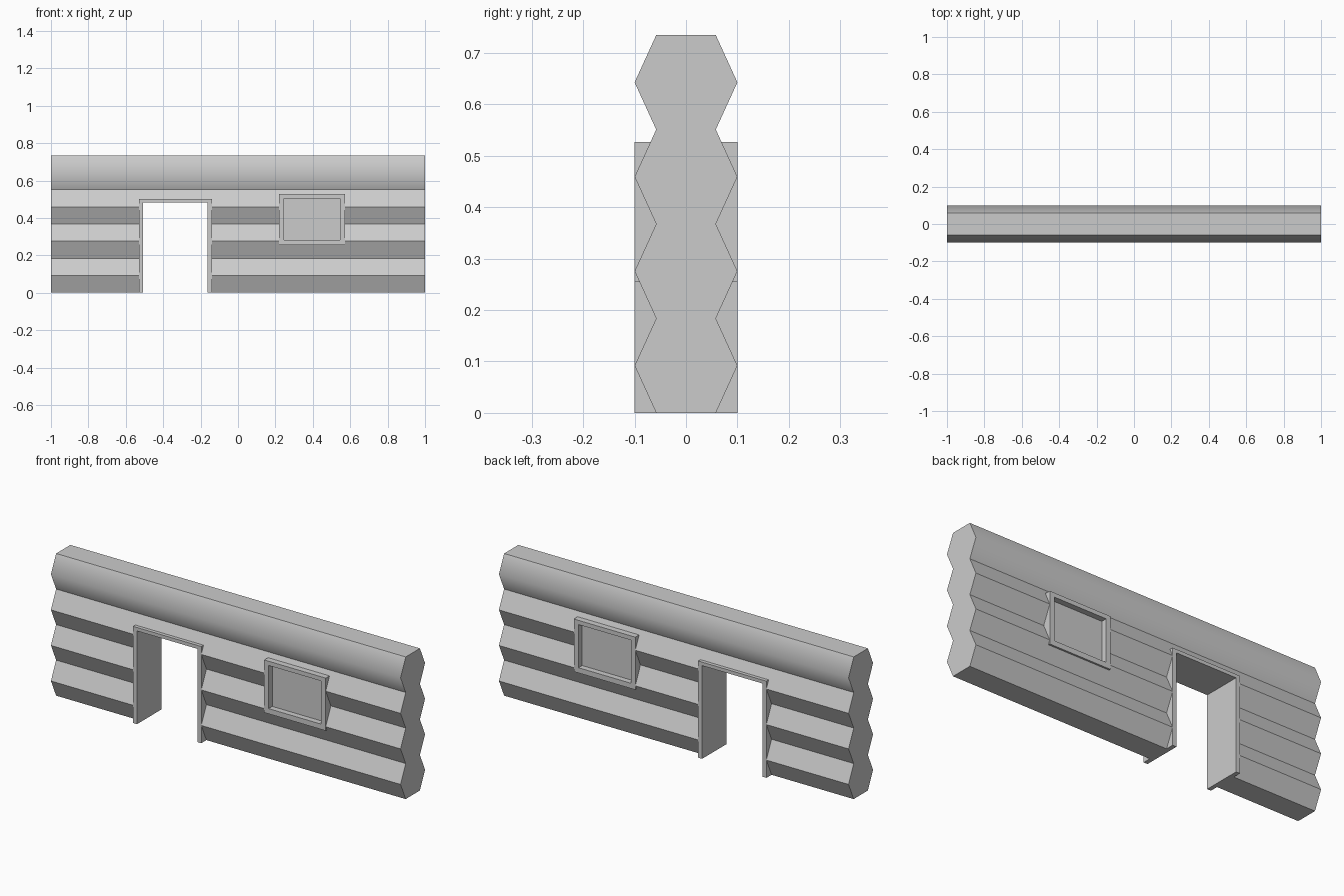
import bpy, bmesh

if "Cube" in bpy.data.objects:
    bpy.data.objects.remove(bpy.data.objects["Cube"])

LOG_H = 0.18375      # height of one log course
IN_Y, OUT_Y = 0.058, 0.1


def finish(name, bm):
    bmesh.ops.recalc_face_normals(bm, faces=bm.faces)
    mesh = bpy.data.meshes.new(name)
    bm.to_mesh(mesh)
    bm.free()
    obj = bpy.data.objects.new(name, mesh)
    bpy.context.collection.objects.link(obj)
    return obj


def box(name, x0, x1, y0, y1, z0, z1):
    bm = bmesh.new()
    bmesh.ops.create_cube(bm, size=1)
    for v in bm.verts:
        v.co = ((x0 + x1) / 2 + v.co.x * (x1 - x0),
                (y0 + y1) / 2 + v.co.y * (y1 - y0),
                (z0 + z1) / 2 + v.co.z * (z1 - z0))
    return finish(name, bm)


def frame(name, outer, inner, closed):
    """Mitred frame between two matching xz outlines, as deep as the wall."""
    bm = bmesh.new()
    rings = [[bm.verts.new((x, y, z)) for x, z in pts]
             for y in (-OUT_Y, OUT_Y) for pts in (outer, inner)]
    fo, fi, bo, bi = rings
    n = len(outer)
    for i in range(n if closed else n - 1):
        j = (i + 1) % n
        for a, b in ((fo, fi), (fi, bi), (bi, bo), (bo, fo)):
            bm.faces.new((a[i], a[j], b[j], b[i]))
    if not closed:
        for i in (0, n - 1):
            bm.faces.new((fo[i], fi[i], bi[i], bo[i]))
    return finish(name, bm)


def rect(x0, x1, z0, z1):
    return [(x0, z0), (x0, z1), (x1, z1), (x1, z0)]


# Wall of four stacked hexagonal logs
side = [(OUT_Y if i % 2 else IN_Y, i * LOG_H / 2) for i in range(9)]
profile = side + [(-y, z) for y, z in reversed(side)]
bm = bmesh.new()
left = [bm.verts.new((-1, y, z)) for y, z in profile]
right = [bm.verts.new((1, y, z)) for y, z in profile]
for i in range(len(profile)):
    j = (i + 1) % len(profile)
    face = bm.faces.new((left[i], left[j], right[j], right[i]))
    face.smooth = i in (6, 7, 9, 10)      # rounded look on the top log
bm.faces.new(left)
bm.faces.new(right)
wall = finish("log_wall", bm)

# Openings
for cutter in (box("door_cutter", -0.53, -0.14, -0.3, 0.3, -0.1, 0.5),
               box("window_cutter", 0.22, 0.572, -0.3, 0.3, 0.255, 0.527)):
    mod = wall.modifiers.new(cutter.name, 'BOOLEAN')
    mod.operation = 'DIFFERENCE'
    mod.solver = 'EXACT'
    mod.object = cutter
    cutter.hide_render = True
    cutter.hide_set(True)

# Door frame, open at the floor
frame("door_frame", rect(-0.53, -0.14, 0, 0.5), rect(-0.508, -0.162, 0, 0.482), False)

# Window frame and recessed pane
frame("window_frame", rect(0.22, 0.572, 0.255, 0.527), rect(0.245, 0.545, 0.282, 0.505), True)
box("window_pane", 0.245, 0.545, -0.07, 0.07, 0.282, 0.505)
